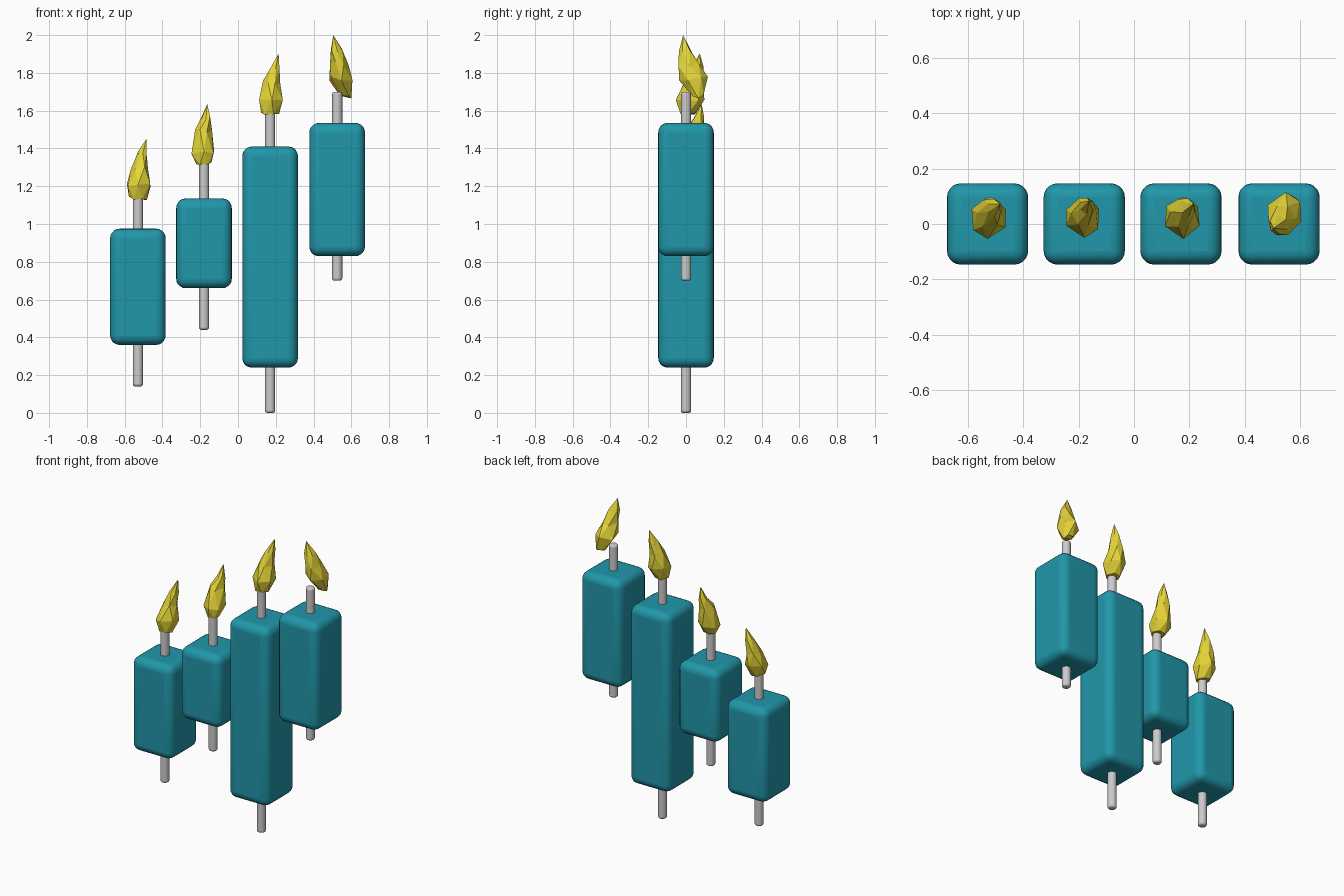
import bpy, bmesh, math, random

if "Cube" in bpy.data.objects:
    bpy.data.objects.remove(bpy.data.objects["Cube"])

random.seed(4)


def material(name, col):
    m = bpy.data.materials.new(name)
    m.diffuse_color = (*col, 1)
    m.use_nodes = True
    m.node_tree.nodes["Principled BSDF"].inputs["Base Color"].default_value = m.diffuse_color
    return m


TEAL = material("teal_wax", (0.015, 0.31, 0.40))
GOLD = material("flame_yellow", (0.78, 0.66, 0.04))


def bevel_smooth(ob, width, segments):
    b = ob.modifiers.new("round", 'BEVEL')
    b.width, b.segments = width, segments
    b.limit_method = 'ANGLE'
    b.angle_limit = math.radians(50)
    bpy.ops.object.shade_smooth_by_angle(angle=math.radians(40))


def wax(name, x, z0, z1):
    bpy.ops.mesh.primitive_cube_add(size=1, location=(x, 0, (z0 + z1) / 2))
    ob = bpy.context.object
    ob.name = name
    ob.scale = (0.294, 0.294, z1 - z0)
    bpy.ops.object.transform_apply(location=False, rotation=False, scale=True)
    ob.data.materials.append(TEAL)
    bevel_smooth(ob, 0.05, 5)


def wick(name, x, z0, z1):
    bpy.ops.mesh.primitive_cylinder_add(vertices=20, radius=0.027, depth=z1 - z0,
                                        location=(x, 0, (z0 + z1) / 2))
    bpy.context.object.name = name
    bevel_smooth(bpy.context.object, 0.012, 3)


def flame(name, x, z, rings, tip, sides=6):
    # faceted flame: staggered rings (height, cx, cy, rx, ry) closed by a point
    bm = bmesh.new()
    loops = []
    for i, (h, cx, cy, rx, ry) in enumerate(rings):
        loop = []
        for k in range(sides):
            a = math.tau * (k + 0.5 * i) / sides + random.uniform(-0.15, 0.15)
            loop.append(bm.verts.new((cx + rx * math.cos(a), cy + ry * math.sin(a),
                                      h + random.uniform(-0.012, 0.012))))
        loops.append(loop)
    for lo, hi in zip(loops, loops[1:]):
        # each ring is turned half a step from the one below
        for k in range(sides):
            n = (k + 1) % sides
            bm.faces.new((lo[k], lo[n], hi[k]))
            bm.faces.new((lo[n], hi[n], hi[k]))
    top = bm.verts.new(tip)
    for k in range(sides):
        bm.faces.new((loops[-1][k], loops[-1][(k + 1) % sides], top))
    bm.faces.new(loops[0][::-1])
    bmesh.ops.triangulate(bm, faces=[f for f in bm.faces if len(f.verts) > 3])
    bmesh.ops.recalc_face_normals(bm, faces=bm.faces)
    me = bpy.data.meshes.new(name)
    bm.to_mesh(me)
    bm.free()
    ob = bpy.data.objects.new(name, me)
    ob.location = (x, 0, z)
    me.materials.append(GOLD)
    bpy.context.collection.objects.link(ob)


# flame shapes, relative to the wick axis and the flame base
LEAN_RIGHT = ([(0.012, 0.0, 0.01, 0.048, 0.042), (0.08, 0.004, 0.022, 0.068, 0.076),
               (0.17, 0.008, 0.04, 0.046, 0.055), (0.25, 0.025, 0.06, 0.026, 0.032)],
              (0.045, 0.073, 0.325))
UPRIGHT = ([(0.012, 0.0, 0.01, 0.04, 0.042), (0.07, -0.005, 0.022, 0.066, 0.072),
            (0.18, -0.002, 0.045, 0.045, 0.052), (0.25, 0.01, 0.065, 0.026, 0.03)],
           (0.017, 0.083, 0.325))
LEAN_LEFT = ([(0.025, 0.045, 0.065, 0.03, 0.034), (0.12, 0.02, 0.04, 0.066, 0.076),
              (0.2, 0.012, 0.012, 0.05, 0.057), (0.27, -0.002, -0.004, 0.034, 0.034)],
             (-0.02, -0.015, 0.35))

# x, wax bottom/top, wick bottom/top, flame base, flame shape
CANDLES = [
    (-0.53, 0.36, 0.975, 0.14, 1.16, 1.125, LEAN_RIGHT),
    (-0.18, 0.66, 1.135, 0.44, 1.33, 1.31, UPRIGHT),
    (0.17, 0.24, 1.41, 0.0, 1.61, 1.578, LEAN_RIGHT),
    (0.525, 0.83, 1.535, 0.70, 1.70, 1.65, LEAN_LEFT),
]
for i, (x, b0, b1, w0, w1, f, (rings, tip)) in enumerate(CANDLES, 1):
    wax(f"candle_wax_{i}", x, b0, b1)
    wick(f"candle_wick_{i}", x, w0, w1)
    flame(f"candle_flame_{i}", x, f, rings, tip)
